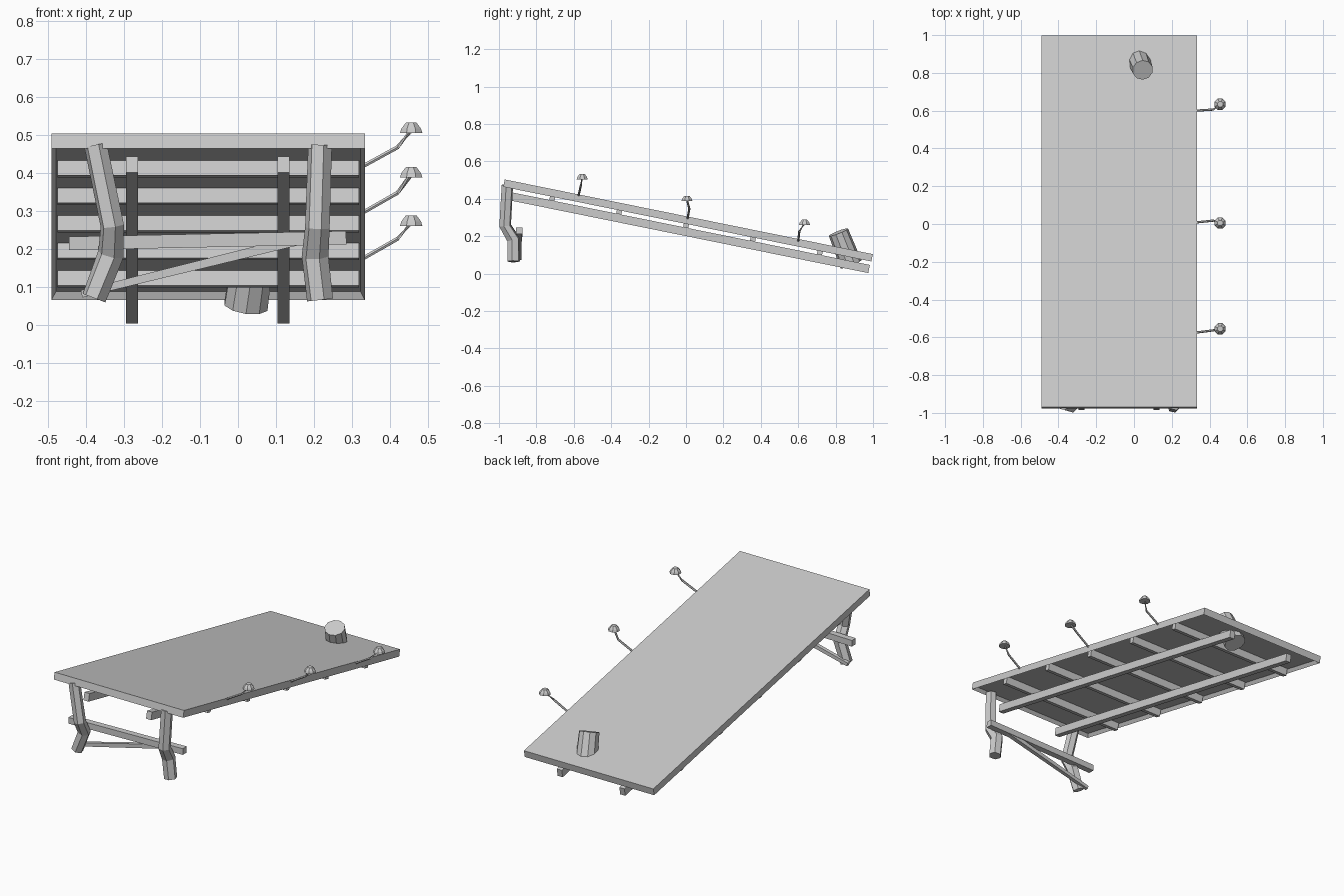
import bpy, bmesh, math
from mathutils import Vector, Matrix

if "Cube" in bpy.data.objects:
    bpy.data.objects.remove(bpy.data.objects["Cube"])

# Tilted frame of the ramp: origin at the middle of the top surface
TILT = Matrix.Translation((0, 0.015, 0.3035)) @ Matrix.Rotation(-math.radians(11.46), 4, 'X')


def finish(bm, name):
    bmesh.ops.recalc_face_normals(bm, faces=bm.faces[:])
    me = bpy.data.meshes.new(name)
    bm.to_mesh(me)
    bm.free()
    ob = bpy.data.objects.new(name, me)
    bpy.context.collection.objects.link(ob)
    return ob


def box_bm(lo, hi):
    bm = bmesh.new()
    bmesh.ops.create_cube(bm, size=1)
    lo, hi = Vector(lo), Vector(hi)
    for v in bm.verts:
        v.co = (lo + hi) / 2 + Vector(a * b for a, b in zip(v.co, hi - lo))
    return bm


def ramp_box(name, lo, hi):
    ob = finish(box_bm(lo, hi), name)
    ob.matrix_world = TILT
    return ob


def tube(name, pts, radii, sides, turn=0.0, flat=False):
    """Loft of polygon rings along a path; flat keeps rings level."""
    bm = bmesh.new()
    pts = [Vector(p) for p in pts]
    rings = []
    for i, p in enumerate(pts):
        d = (pts[min(i + 1, len(pts) - 1)] - pts[max(i - 1, 0)]).normalized()
        if flat:
            d = Vector((0, 0, 1))
        ref = Vector((1, 0, 0)) if abs(d.x) < 0.7 else Vector((0, 1, 0))
        u = (ref - d * ref.dot(d)).normalized()
        w = d.cross(u)
        rings.append([bm.verts.new(p + radii[i] * (
            u * math.cos(turn + math.tau * k / sides) +
            w * math.sin(turn + math.tau * k / sides))) for k in range(sides)])
    for a, b in zip(rings, rings[1:]):
        for k in range(sides):
            n = (k + 1) % sides
            bm.faces.new((a[k], a[n], b[n], b[k]))
    bm.faces.new(rings[0])
    bm.faces.new(rings[-1])
    return finish(bm, name)


# Ramp deck with a rim hanging below its edges
bm = box_bm((-0.491, -1.004, -0.04), (0.334, 1.004, 0))
bm.normal_update()
under = min(bm.faces, key=lambda f: f.normal.z)
bmesh.ops.inset_individual(bm, faces=[under], thickness=0.016)
bmesh.ops.translate(bm, verts=under.verts[:], vec=(0, 0, 0.02))
finish(bm, "ramp_deck").matrix_world = TILT

# Cross joists and the two long bearers under them
for i in range(5):
    y = -0.005 + (i - 2) * 0.365
    ramp_box(f"joist_{i}", (-0.475, y - 0.014, -0.0605), (0.318, y + 0.014, -0.0195))
for side, x in (("left", -0.279), ("right", 0.12)):
    ramp_box(f"bearer_{side}", (x - 0.016, -1.0, -0.104), (x + 0.016, 1.0, -0.06))

# Crooked six-sided legs
tube("leg_left", [(-0.375, -0.955, 0.472), (-0.331, -0.967, 0.26),
                  (-0.335, -0.922, 0.185), (-0.379, -0.922, 0.07)],
     [0.031, 0.032, 0.035, 0.033], 6, math.radians(15))
tube("leg_right", [(0.216, -0.955, 0.472), (0.209, -0.967, 0.255),
                   (0.203, -0.922, 0.18), (0.216, -0.922, 0.065)],
     [0.032, 0.033, 0.036, 0.035], 6, math.radians(12))

# Leg crossbar and diagonal brace
tube("leg_crossbar", [(-0.445, -0.892, 0.214), (0.285, -0.892, 0.229)],
     [0.025, 0.025], 4, math.pi / 4)
tube("leg_brace", [(-0.412, -0.89, 0.081), (0.2, -0.89, 0.232)],
     [0.014, 0.018], 4, math.pi / 4)

# Leaning post passing through the low end
tube("post", [(0.021, 0.882, 0.05), (0.046, 0.815, 0.221)],
     [0.06, 0.055], 10, math.radians(18))

# Side stalks with small faceted caps: base, bend, tip
stalks = [
    [(0.325, -0.575, 0.415), (0.42, -0.563, 0.467), (0.456, -0.555, 0.512)],
    [(0.325, 0.008, 0.293), (0.42, 0.018, 0.347), (0.456, 0.005, 0.395)],
    [(0.325, 0.6, 0.172), (0.42, 0.606, 0.226), (0.456, 0.634, 0.268)],
]
for i, path in enumerate(stalks):
    tube(f"stalk_{i}", path, [0.006] * 3, 6)
    tip = Vector(path[-1])
    tube(f"stalk_cap_{i}", [tip + Vector((0, 0, z)) for z in (-0.008, 0.004, 0.02)],
         [0.032, 0.028, 0.015], 8, math.radians(22.5), True)
